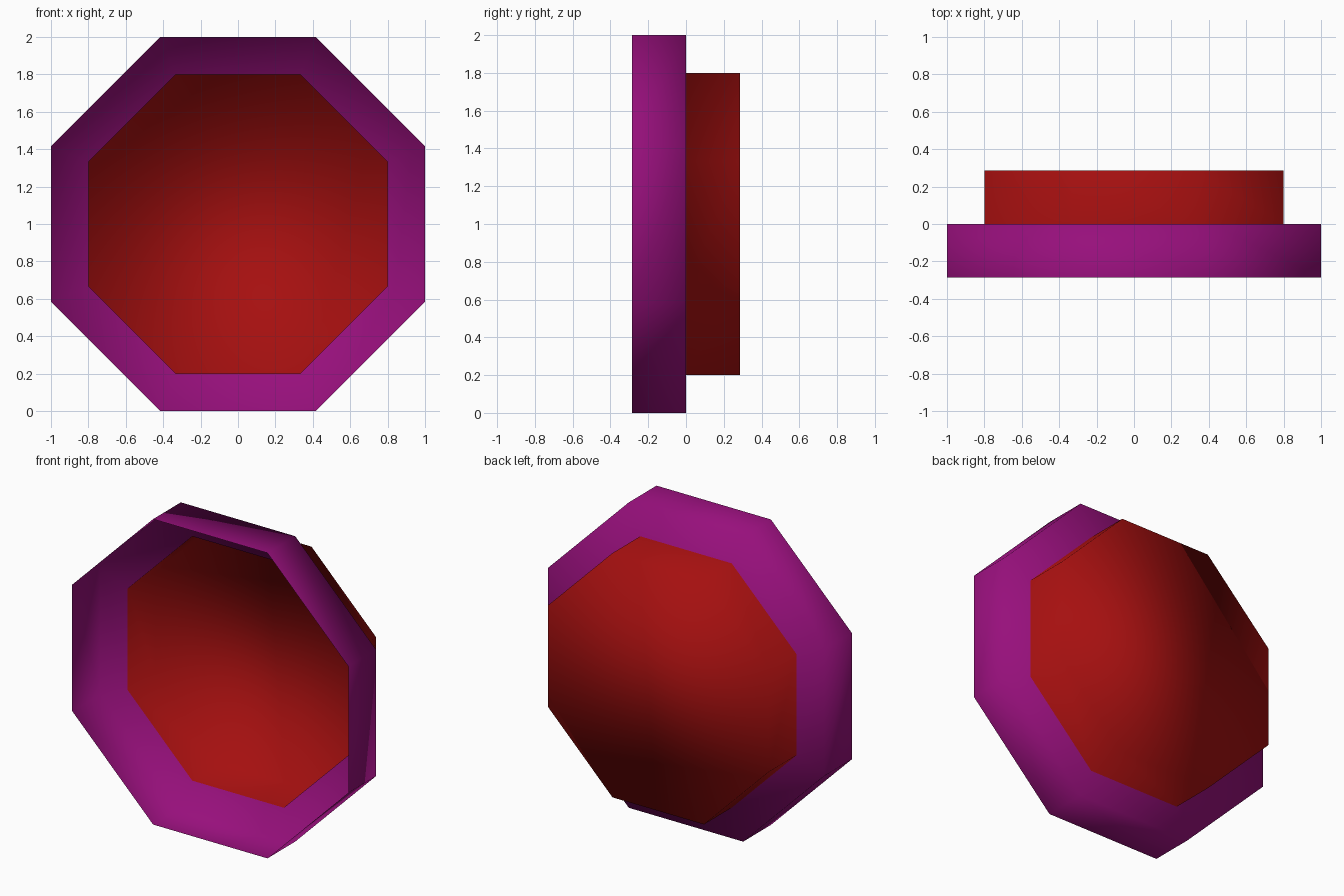
import bpy
import bmesh
from math import cos, sin, pi

cube = bpy.data.objects.get("Cube")
if cube:
    bpy.data.objects.remove(cube, do_unlink=True)

SIDES = 8
DEPTH = 0.287


def make_material(name, color):
    mat = bpy.data.materials.new(name)
    mat.use_nodes = True
    mat.diffuse_color = color
    mat.node_tree.nodes["Principled BSDF"].inputs["Base Color"].default_value = color
    return mat


def add_ring(bm, apothem, y):
    """Octagon of vertices with flat sides up, down, left and right."""
    radius = apothem / cos(pi / SIDES)
    angles = [(i + 0.5) * 2 * pi / SIDES for i in range(SIDES)]
    return [bm.verts.new((radius * cos(a), y, 1 + radius * sin(a))) for a in angles]


def bridge(bm, front, back, material_index):
    for i in range(SIDES):
        j = (i + 1) % SIDES
        face = bm.faces.new((front[i], back[i], back[j], front[j]))
        face.material_index = material_index


bm = bmesh.new()
rim = add_ring(bm, 1.0, -DEPTH)
shoulder = add_ring(bm, 1.0, 0)
step = add_ring(bm, 0.8, 0)
base = add_ring(bm, 0.8, DEPTH)

# Wide open tray: thin outer wall and flat shoulder
bridge(bm, rim, shoulder, 0)
bridge(bm, shoulder, step, 0)

# Narrow cup behind it: wall and closed back
bridge(bm, step, base, 1)
back = bm.faces.new(base[::-1])
back.material_index = 1

for face in bm.faces:
    face.smooth = True

mesh = bpy.data.meshes.new("stepped_octagonal_cup")
bm.to_mesh(mesh)
bm.free()
mesh.materials.append(make_material("purple", (0.31, 0.005, 0.2, 1)))
mesh.materials.append(make_material("dark red", (0.38, 0.005, 0.005, 1)))

cup = bpy.data.objects.new("stepped_octagonal_cup", mesh)
bpy.context.collection.objects.link(cup)
